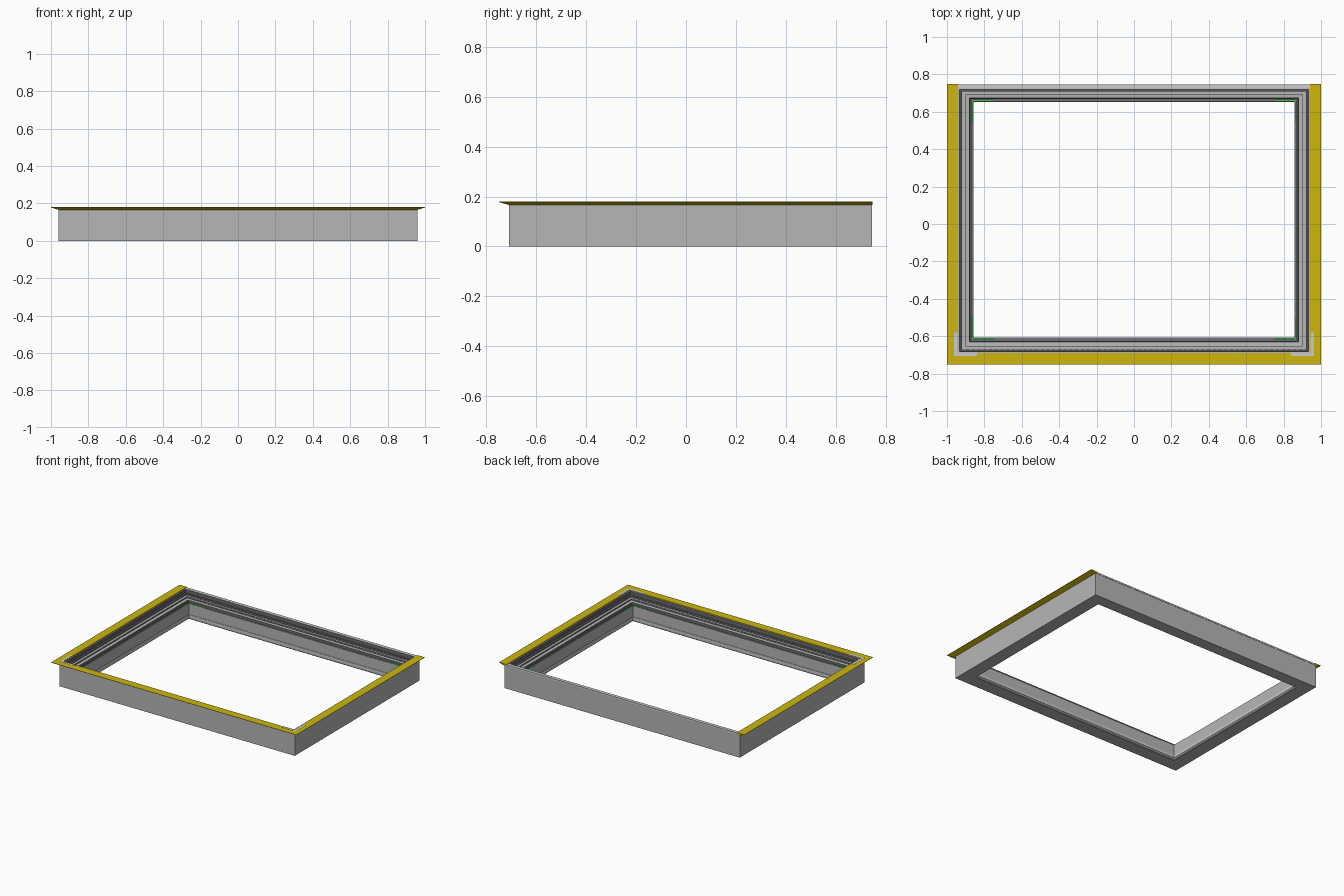
import bpy, bmesh

if "Cube" in bpy.data.objects:
    bpy.data.objects.remove(bpy.data.objects["Cube"])


def material(name, rgb):
    m = bpy.data.materials.new(name)
    m.diffuse_color = (*rgb, 1)
    m.use_nodes = True
    m.node_tree.nodes["Principled BSDF"].inputs["Base Color"].default_value = m.diffuse_color
    return m


YELLOW = material("yellow", (0.61, 0.47, 0.004))
GREEN = material("green", (0.06, 0.62, 0.08))
GREY = material("mid_grey", (0.47, 0.47, 0.47))
DARK = material("dark_grey", (0.13, 0.13, 0.14))
LIGHT = material("light_grey", (0.78, 0.78, 0.78))
STRIP = material("strip_grey", (0.62, 0.64, 0.63))


def finish(bm, name, mats):
    bmesh.ops.recalc_face_normals(bm, faces=bm.faces)
    me = bpy.data.meshes.new(name)
    bm.to_mesh(me)
    bm.free()
    for m in mats:
        me.materials.append(m)
    ob = bpy.data.objects.new(name, me)
    bpy.context.collection.objects.link(ob)
    return ob


def rect_path(o):
    """Opening rectangle grown outward by o."""
    x, f, b = 0.86 + o, -0.61 - o, 0.655 + 0.9 * o
    return [(-x, b), (-x, f), (x, f), (x, b)]


def u_path(o):
    """Left, front and right sides only."""
    x, f, b = 0.86 + o, -0.61 - o, 0.748
    return [(-x, b), (-x, f), (x, f), (x, b)]


def sweep(name, profile, path, closed, mats, second=()):
    """Sweep a closed (offset, z) profile; segments in 'second' use mats[1]."""
    bm = bmesh.new()
    cols = [[bm.verts.new((*p, z)) for p in path(o)] for o, z in profile]
    n = len(cols)
    for i in range(n):
        a, b = cols[i], cols[(i + 1) % n]
        for k in range(4 if closed else 3):
            j = (k + 1) % 4
            f = bm.faces.new((a[k], a[j], b[j], b[k]))
            f.material_index = 1 if i in second else 0
    if not closed:
        for k in (0, 3):
            bm.faces.new([c[k] for c in cols])
    return finish(bm, name, mats)


def boxes(name, items, mat):
    """One object from (x0, x1, y0, y1, z0, z1) boxes."""
    bm = bmesh.new()
    for x0, x1, y0, y1, z0, z1 in items:
        x0, x1 = sorted((x0, x1))
        y0, y1 = sorted((y0, y1))
        for v in bmesh.ops.create_cube(bm, size=1)["verts"]:
            v.co.x = x1 if v.co.x > 0 else x0
            v.co.y = y1 if v.co.y > 0 else y0
            v.co.z = z1 if v.co.z > 0 else z0
    return finish(bm, name, [mat])


# stepped frame: outer wall, dark seal risers, grey ledges, inner wall
sweep("stepped_frame", [
    (0.100, 0.0), (0.100, 0.169), (0.082, 0.169), (0.082, 0.176), (0.072, 0.176),
    (0.070, 0.152), (0.060, 0.150), (0.060, 0.140), (0.042, 0.140), (0.042, 0.130),
    (0.020, 0.128), (0.018, 0.104), (0.009, 0.104), (0.009, 0.114), (0.0, 0.114),
    (0.0, 0.004), (0.004, 0.0)], rect_path, True, [GREY, DARK], {4, 5, 6, 8, 10, 11, 12})

# light band along the inner wall
sweep("inner_wall_band", [(0.002, 0.014), (0.002, 0.036), (-0.002, 0.034),
                          (-0.002, 0.016)], rect_path, True, [STRIP])

# yellow flange with a bevelled outer edge on three sides
sweep("yellow_flange", [(0.08, 0.169), (0.10, 0.166), (0.14, 0.178),
                        (0.14, 0.180), (0.08, 0.180)], u_path, False, [YELLOW])

# back edge strip
boxes("back_strip", [(-0.94, 0.94, 0.724, 0.747, 0.166, 0.177)], STRIP)

# L-shaped corner plates at the front
plates = []
for s in (-1, 1):
    plates.append((s * 0.945, s * 0.962, -0.705, -0.58, 0.177, 0.181))
    plates.append((s * 0.84, s * 0.945, -0.705, -0.688, 0.177, 0.181))
boxes("corner_plates", plates, LIGHT)

# rows of tiny teeth, almost flush with the seal risers
teeth = []
N = 60
for o, z in ((0.060, 0.144), (0.042, 0.133)):
    (xl, yb), (_, yf), (xr, _), _ = rect_path(o)
    dx, dy = (xr - xl) / N, (yb - yf) / N
    for i in range(N):
        x, y = xl + dx * (i + 0.25), yf + dy * (i + 0.25)
        for px, s in ((xl, 1), (xr, -1)):
            teeth.append((px, px + s * 0.001, y, y + dy / 2, z, z + 0.004))
        for py, s in ((yf, 1), (yb, -1)):
            teeth.append((x, x + dx / 2, py, py + s * 0.001, z, z + 0.004))
boxes("seal_teeth", teeth, GREY)

# dashed green markers on the inner lip at each corner
marks = []
for sx in (-1, 1):
    for y, sy in ((-0.61, 1), (0.655, -1)):
        marks.append((sx * 0.86, sx * 0.869, y, y + sy * 0.11, 0.113, 0.117))
        for i in range(3):
            x = 0.86 - i * 0.038
            marks.append((sx * x, sx * (x - 0.034), y, y - sy * 0.010, 0.113, 0.117))
boxes("corner_markers", marks, GREEN)
